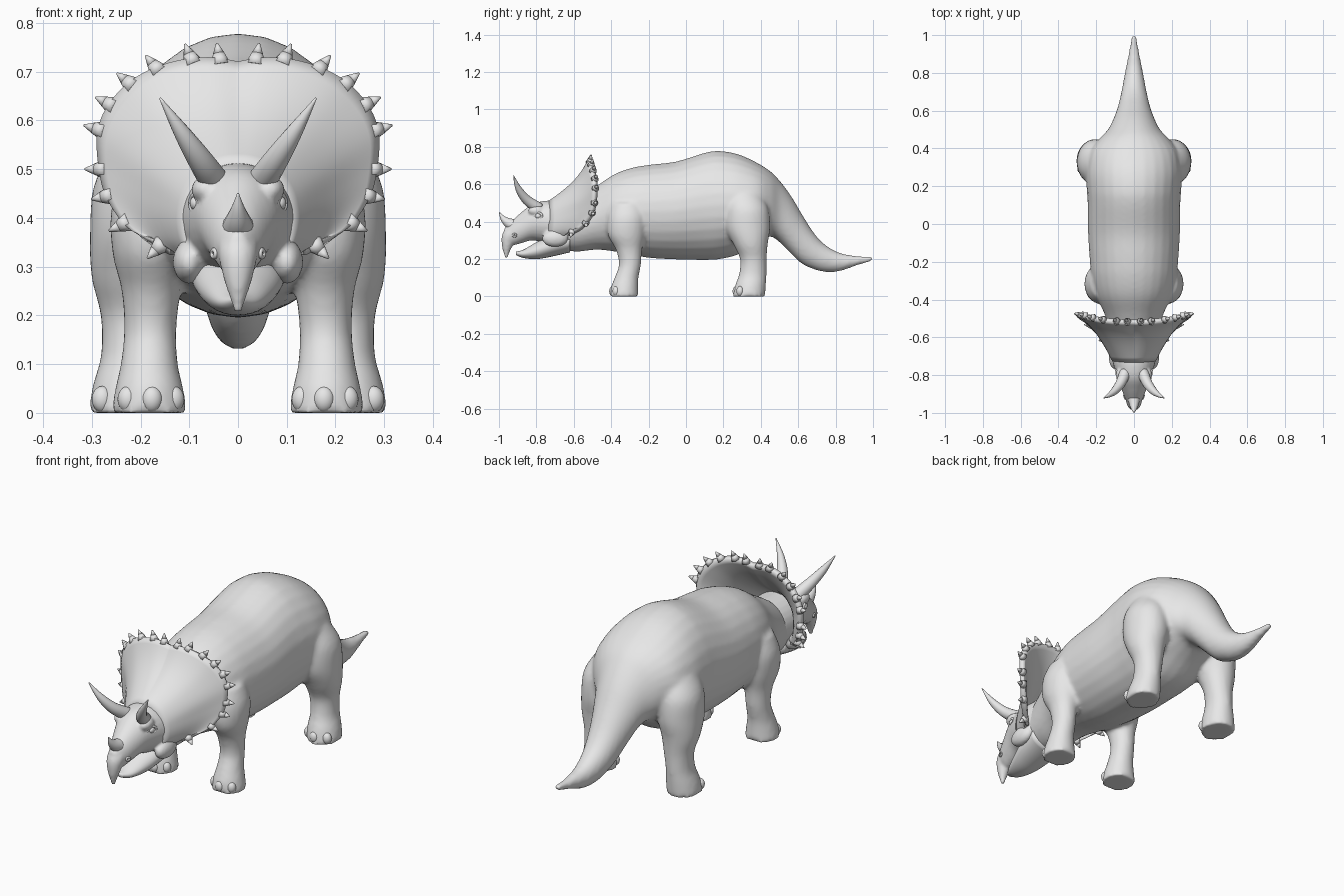
import bpy, bmesh, math
from mathutils import Vector, Matrix

cube = bpy.data.objects.get("Cube")
if cube:
    bpy.data.objects.remove(cube, do_unlink=True)

hide = bpy.data.materials.new("grey_hide")
hide.use_nodes = True
hide.diffuse_color = (0.8, 0.8, 0.8, 1)
hide.node_tree.nodes["Principled BSDF"].inputs["Base Color"].default_value = (0.8, 0.8, 0.8, 1)


def smooth_path(points, n=5):
    """Catmull-Rom interpolation through tuples of any length."""
    out = []
    last = len(points) - 1
    for i in range(last):
        a, b, c, d = (points[max(0, min(last, i + k))] for k in (-1, 0, 1, 2))
        for j in range(n):
            t = j / n
            out.append(tuple(
                q + 0.5 * t * (r - p + t * (2 * p - 5 * q + 4 * r - s + t * (3 * (q - r) + s - p)))
                for p, q, r, s in zip(a, b, c, d)))
    return out + [tuple(points[-1])]


def loft(bm, rings, sides=28):
    """Skin elliptical rings given as centre and two half axes."""
    loops = []
    for c, u, v in rings:
        angles = [math.tau * k / sides for k in range(sides)]
        loops.append([bm.verts.new(c + u * math.cos(a) + v * math.sin(a)) for a in angles])
    for a, b in zip(loops, loops[1:]):
        for k in range(sides):
            m = (k + 1) % sides
            bm.faces.new((a[k], a[m], b[m], b[k]))
    bm.faces.new(loops[0])
    bm.faces.new(loops[-1])


def lengthwise(bm, stations):
    """Stations: y, bottom z, top z, half width."""
    loft(bm, [(Vector((0, y, (lo + hi) / 2)), Vector((w, 0, 0)), Vector((0, 0, (hi - lo) / 2)))
              for y, lo, hi, w in smooth_path(stations)])


def upright(bm, stations, side):
    """Stations: z, x, y, half width, half depth."""
    loft(bm, [(Vector((x * side, y, z)), Vector((rx, 0, 0)), Vector((0, ry, 0)))
              for z, x, y, rx, ry in smooth_path(stations)])


def tube(bm, stations, n=5, sides=16):
    """Stations: x, y, z, radius."""
    pts = smooth_path(stations, n)
    rings = []
    for i, p in enumerate(pts):
        t = Vector(pts[min(i + 1, len(pts) - 1)][:3]) - Vector(pts[max(i - 1, 0)][:3])
        u = t.cross(Vector((1, 0, 0))).normalized()
        rings.append((Vector(p[:3]), u * p[3], t.cross(u).normalized() * p[3]))
    loft(bm, rings, sides)


def ball(bm, loc, size):
    bmesh.ops.create_uvsphere(bm, u_segments=20, v_segments=12, radius=1,
                              matrix=Matrix.LocRotScale(Vector(loc), None, Vector(size)))


def finish(name, bm, voxel=None, rounds=5):
    bmesh.ops.recalc_face_normals(bm, faces=bm.faces)
    mesh = bpy.data.meshes.new(name)
    bm.to_mesh(mesh)
    bm.free()
    mesh.materials.append(hide)
    for p in mesh.polygons:
        p.use_smooth = True
    obj = bpy.data.objects.new(name, mesh)
    bpy.context.collection.objects.link(obj)
    if voxel:
        mod = obj.modifiers.new("blend", "REMESH")
        mod.mode = "VOXEL"
        mod.voxel_size = voxel
        mod.use_smooth_shade = True
        mod = obj.modifiers.new("soften", "SMOOTH")
        mod.factor = 0.5
        mod.iterations = rounds
    return obj


# Torso with neck, tail and four legs, blended into one skin
bm = bmesh.new()
lengthwise(bm, [
    (-0.68, 0.25, 0.46, 0.10), (-0.58, 0.24, 0.53, 0.125), (-0.48, 0.25, 0.59, 0.155),
    (-0.38, 0.24, 0.655, 0.20), (-0.28, 0.22, 0.69, 0.225), (-0.18, 0.205, 0.706, 0.235),
    (-0.05, 0.198, 0.722, 0.243), (0.1, 0.195, 0.768, 0.245), (0.18, 0.2, 0.778, 0.25),
    (0.28, 0.225, 0.76, 0.255), (0.38, 0.29, 0.715, 0.235), (0.45, 0.32, 0.67, 0.185),
    (0.5, 0.29, 0.62, 0.138), (0.56, 0.23, 0.54, 0.108), (0.62, 0.175, 0.44, 0.086),
    (0.68, 0.147, 0.345, 0.071), (0.74, 0.132, 0.28, 0.059), (0.82, 0.135, 0.234, 0.044),
    (0.92, 0.168, 0.216, 0.025), (1.0, 0.19, 0.215, 0.012)])
FRONT_LEG = [(0.5, 0.16, -0.31, 0.07, 0.09), (0.42, 0.175, -0.315, 0.085, 0.105),
             (0.33, 0.178, -0.318, 0.08, 0.1), (0.25, 0.178, -0.305, 0.061, 0.07),
             (0.17, 0.18, -0.3, 0.054, 0.059), (0.1, 0.182, -0.318, 0.059, 0.064),
             (0.05, 0.182, -0.328, 0.07, 0.073), (0, 0.182, -0.33, 0.078, 0.077)]
HIND_LEG = [(0.55, 0.18, 0.31, 0.07, 0.09), (0.47, 0.2, 0.325, 0.095, 0.115),
            (0.37, 0.204, 0.33, 0.1, 0.12), (0.28, 0.215, 0.345, 0.086, 0.092),
            (0.2, 0.215, 0.36, 0.067, 0.071), (0.12, 0.22, 0.357, 0.061, 0.073),
            (0.06, 0.225, 0.345, 0.072, 0.082), (0, 0.23, 0.337, 0.078, 0.086)]
for side in (1, -1):
    upright(bm, FRONT_LEG, side)
    upright(bm, HIND_LEG, side)
finish("body", bm, 0.011)

# Toes
bm = bmesh.new()
for side in (1, -1):
    for x, y, reach in ((0.182, -0.33, 0.061), (0.23, 0.337, 0.068)):
        for turn in (-55, -5, 45):
            a = math.radians(turn)
            ball(bm, (side * (x + reach * math.sin(a)), y - reach * math.cos(a), 0.028),
                 (0.022, 0.02, 0.027))
finish("toes", bm)

# Skull, hooked beak, brows and cheeks
bm = bmesh.new()
lengthwise(bm, [
    (-0.972, 0.3, 0.365, 0.02), (-0.93, 0.275, 0.405, 0.044), (-0.88, 0.285, 0.45, 0.064),
    (-0.82, 0.3, 0.495, 0.086), (-0.75, 0.285, 0.512, 0.108), (-0.68, 0.27, 0.51, 0.122),
    (-0.6, 0.27, 0.51, 0.115)])
tube(bm, [(0, -0.91, 0.35, 0.045), (0, -0.945, 0.32, 0.04), (0, -0.957, 0.27, 0.028),
          (0, -0.96, 0.235, 0.016), (0, -0.961, 0.205, 0.007)])
for side in (1, -1):
    ball(bm, (side * 0.066, -0.8, 0.458), (0.03, 0.045, 0.028))
    ball(bm, (side * 0.1, -0.7, 0.31), (0.034, 0.07, 0.045))
finish("head", bm, 0.007, 4)

# Lower jaw
bm = bmesh.new()
lengthwise(bm, [
    (-0.91, 0.222, 0.24, 0.012), (-0.87, 0.206, 0.25, 0.042), (-0.8, 0.2, 0.29, 0.07),
    (-0.72, 0.213, 0.33, 0.092), (-0.62, 0.236, 0.35, 0.1)])
finish("lower_jaw", bm)

# Brow horns and nose horn
bm = bmesh.new()
for side in (1, -1):
    tube(bm, [(side * 0.045, -0.785, 0.47, 0.031), (side * 0.075, -0.85, 0.515, 0.026),
              (side * 0.115, -0.895, 0.575, 0.017), (side * 0.16, -0.922, 0.646, 0.002)])
finish("brow_horns", bm)
bm = bmesh.new()
tube(bm, [(0, -0.91, 0.375, 0.036), (0, -0.952, 0.395, 0.026), (0, -0.98, 0.42, 0.014),
          (0, -0.998, 0.45, 0.002)])
finish("nose_horn", bm)

# Eyes, eyelids and nostril rims
bm = bmesh.new()
lids = bmesh.new()
for side in (1, -1):
    ball(bm, (side * 0.085, -0.79, 0.43), (0.014, 0.017, 0.015))
    for x, y, z, r, thick in ((0.088, -0.79, 0.43, 0.021, 0.006), (0.049, -0.917, 0.327, 0.009, 0.005)):
        circle = [math.tau * k / 12 for k in range(13)]
        tube(lids, [(side * (x + 0.4 * r * math.cos(a)), y + r * math.cos(a),
                     z + 0.8 * r * math.sin(a), thick) for a in circle], 2, 8)
finish("eyes", bm)
finish("eyelids_and_nostrils", lids)

# Neck frill: a dish fanned out from the back of the skull
half_rim = [(0, -0.515, 0.715), (0.06, -0.515, 0.724), (0.13, -0.51, 0.716), (0.2, -0.5, 0.688),
            (0.253, -0.487, 0.64), (0.281, -0.482, 0.58), (0.278, -0.487, 0.5),
            (0.26, -0.505, 0.435), (0.212, -0.555, 0.37), (0.14, -0.63, 0.335)]
rim = smooth_path(half_rim, 6)
STEPS = 10
bm = bmesh.new()
for side in (1, -1):
    rows = []
    for i, edge in enumerate(rim):
        a = 2.0 * i / (len(rim) - 1)
        root = Vector((0.1 * math.sin(a), -0.73, 0.38 + 0.12 * math.cos(a)))
        row = []
        for k in range(STEPS + 1):
            t = k / STEPS
            p = root.lerp(Vector(edge), t)
            p.y += 0.03 * math.sin(math.pi * t)
            row.append(bm.verts.new((side * p.x, p.y, p.z)))
        rows.append(row)
    for a, b in zip(rows, rows[1:]):
        for k in range(STEPS):
            bm.faces.new((a[k], a[k + 1], b[k + 1], b[k]))
bmesh.ops.remove_doubles(bm, verts=bm.verts, dist=0.0005)
frill = finish("frill", bm)
mod = frill.modifiers.new("thickness", "SOLIDIFY")
mod.thickness = 0.024
mod.offset = 0

# Row of small spikes along the frill edge
bm = bmesh.new()
for side in (1, -1):
    for k in range(10):
        p = Vector(rim[round(4 + 5.3 * k)])
        out = (p - Vector((0, -0.56, 0.5))).normalized()
        p.x *= side
        out.x *= side
        turn = out.to_track_quat("Z", "Y")
        for r1, r2, depth, shift in ((0.021, 0.012, 0.024, 0.004), (0.012, 0.002, 0.022, 0.027)):
            bmesh.ops.create_cone(bm, cap_ends=True, segments=12, radius1=r1, radius2=r2, depth=depth,
                                  matrix=Matrix.LocRotScale(p + out * shift, turn, None))
finish("frill_spikes", bm)
